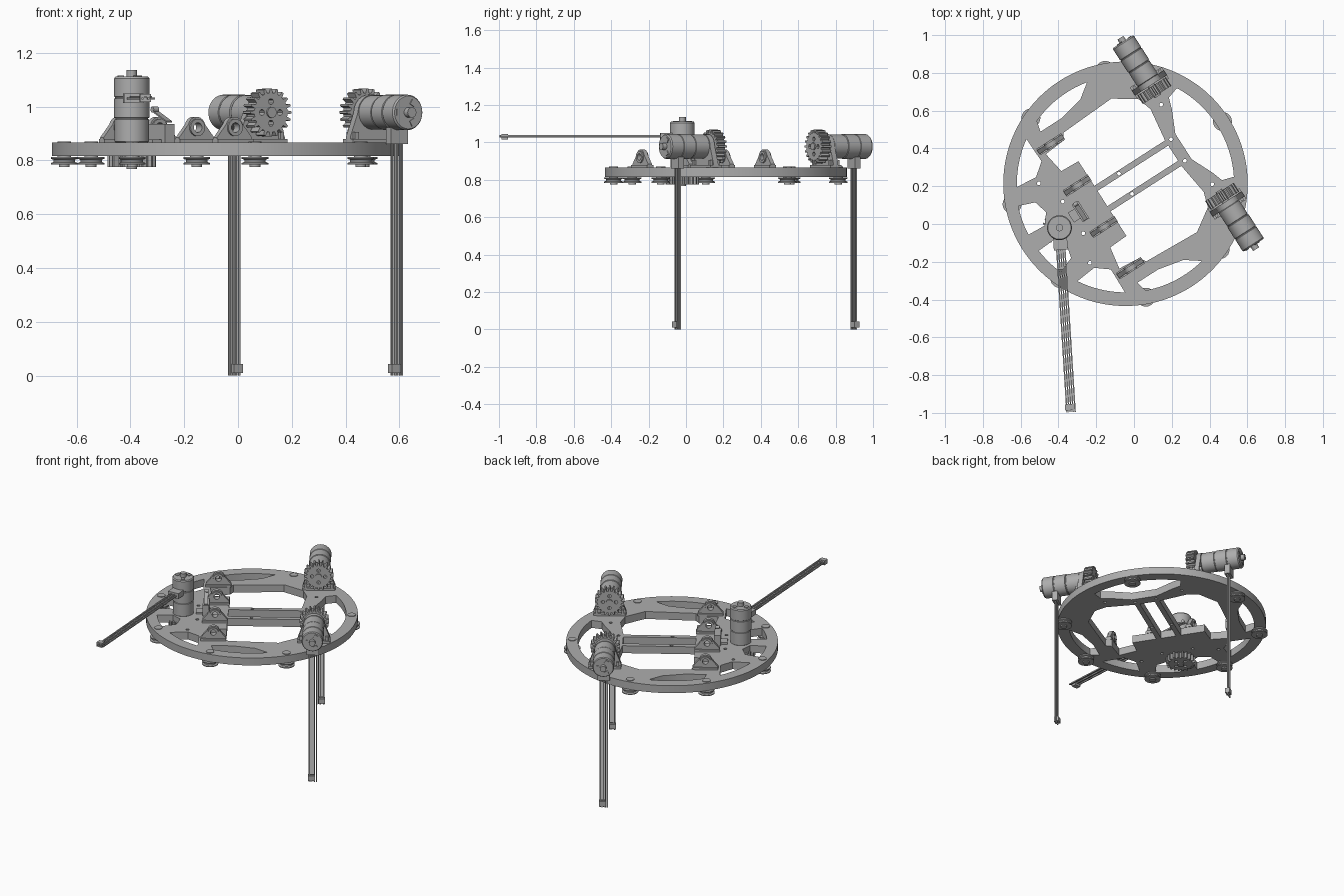
import bpy, bmesh
from math import sin, cos, pi, radians
from mathutils import Matrix, Vector

if "Cube" in bpy.data.objects:
    bpy.data.objects.remove(bpy.data.objects["Cube"])

grey = bpy.data.materials.new("machine grey")
grey.use_nodes = True
COLOUR = (0.42, 0.42, 0.42, 1)
grey.diffuse_color = COLOUR
grey.node_tree.nodes["Principled BSDF"].inputs["Base Color"].default_value = COLOUR

# The whole machine sits in a turned frame: u along x, v along y
TURN = radians(32.7)
BASE = Matrix.Translation((-0.045, 0.213, 0)) @ Matrix.Rotation(TURN, 4, "Z")
UPRIGHT = Matrix.Rotation(pi / 2, 4, "X")
DECK, UNDER = 0.866, 0.816


def finish(name, mesh, matrix):
    bm = bmesh.new()
    bm.from_mesh(mesh)
    bmesh.ops.remove_doubles(bm, verts=bm.verts, dist=0.0001)
    bmesh.ops.recalc_face_normals(bm, faces=bm.faces)
    bm.to_mesh(mesh)
    bm.free()
    mesh.materials.clear()
    mesh.materials.append(grey)
    obj = bpy.data.objects.new(name, mesh)
    bpy.context.collection.objects.link(obj)
    obj.matrix_world = BASE @ matrix
    bpy.ops.object.select_all(action="DESELECT")
    obj.select_set(True)
    bpy.context.view_layer.objects.active = obj
    bpy.ops.object.shade_smooth_by_angle(angle=radians(30))
    return obj


def circle(r, x=0, y=0, n=24):
    return [(x + r * cos(2 * pi * i / n), y + r * sin(2 * pi * i / n)) for i in range(n)]


def prism(name, outlines, z0, z1, matrix=Matrix()):
    """Extrude an outline; further outlines inside it become holes."""
    curve = bpy.data.curves.new(name, "CURVE")
    curve.dimensions, curve.fill_mode = "2D", "BOTH"
    curve.extrude = (z1 - z0) / 2
    for pts in outlines:
        s = curve.splines.new("POLY")
        s.points.add(len(pts) - 1)
        for p, (x, y) in zip(s.points, pts):
            p.co = (x, y, 0, 1)
        s.use_cyclic_u = True
    tmp = bpy.data.objects.new(name, curve)
    bpy.context.collection.objects.link(tmp)
    dg = bpy.context.evaluated_depsgraph_get()
    mesh = bpy.data.meshes.new_from_object(tmp.evaluated_get(dg))
    bpy.data.objects.remove(tmp)
    return finish(name, mesh, matrix @ Matrix.Translation((0, 0, (z0 + z1) / 2)))


def lathe(name, profile, matrix=Matrix(), n=40):
    """Spin (radius, height) points around z, closing both ends."""
    bm = bmesh.new()
    rings = [[bm.verts.new((x, y, z)) for x, y in circle(r, n=n)] for r, z in profile]
    for a, b in zip(rings, rings[1:]):
        for i in range(n):
            j = (i + 1) % n
            bm.faces.new((a[i], a[j], b[j], b[i]))
    bm.faces.new(rings[0][::-1])
    bm.faces.new(rings[-1])
    mesh = bpy.data.meshes.new(name)
    bm.to_mesh(mesh)
    bm.free()
    return finish(name, mesh, matrix)


def box(name, lo, hi, matrix=Matrix()):
    pts = [(lo[0], lo[1]), (hi[0], lo[1]), (hi[0], hi[1]), (lo[0], hi[1])]
    return prism(name, [pts], lo[2], hi[2], matrix)


def mirror(pts):
    return [(x, -y) for x, y in pts]


def arc(r, a0, a1, n=10):
    return [(r * cos(radians(a0 + (a1 - a0) * i / n)), r * sin(radians(a0 + (a1 - a0) * i / n)))
            for i in range(n + 1)]


# Round deck with its windows
side_bay = [(-.145, .08), (-.145, .235), (-.25, .24), (-.27, .36), (-.15, .37),
            (-.13, .405), (.18, .42), (.30, .34), (.325, .26), (.30, .08)]
long_slot = [(-.23, .475), (-.1, .475), (.04, .505)] + arc(.575, 78, 112)
corner_window = [(-.31, .34), (-.38, .285)] + arc(.575, 149, 123)
hub_window = [(-.48, .045), (-.435, .10), (-.455, .175)] + arc(.58, 159, 175)
rim_window = arc(.575, -29, 29, 16) + [(.44, .26), (.42, .2), (.365, .08),
                                        (.365, -.08), (.42, -.2), (.44, -.26)]
middle_bay = [(-.145, -.048), (.30, -.048), (.30, .048), (-.145, .048)]
holes = [middle_bay, rim_window]
for w in (side_bay, long_slot, corner_window, hub_window):
    holes += [w, mirror(w)]
for u, v in ((-.385, .25), (.385, .25), (.33, .068), (0, .064), (-.33, .1)):
    holes += [circle(.01, u, v, 12), circle(.01, u, -v, 12)]
prism("deck", [circle(.647, n=128)] + holes, UNDER, DECK)

# Guide wheels under the rim
for k in range(7):
    a = radians(180 + (22.5 + 45 * k if k < 3 else -22.5 - 45 * (k - 3)) if k < 6 else 0)
    at = Matrix.Translation((.61 * cos(a), .61 * sin(a), 0))
    lathe("guide_wheel", [(.02, .776), (.02, .784), (.05, .784), (.05, .790), (.04, .794),
                          (.04, .802), (.05, .806), (.05, .812), (.025, .812), (.025, DECK + .004)],
          at, 28)

# Rounded lugs with a bore, standing in a row
lug = [(-.078, 0), (.078, 0), (.078, .018)] + [
    (.038 * cos(t), .058 + .038 * sin(t)) for t in [radians(15 + 15 * i) for i in range(11)]] + [(-.078, .018)]
for v in (-.39, -.13, .13, .39):
    at = Matrix.Translation((-.22, v, DECK)) @ UPRIGHT
    prism("bearing_lug", [lug, circle(.026, 0, .056)], -.012, .012, at)
    prism("bearing_sleeve", [circle(.032, 0, .056), circle(.018, 0, .056)], -.02, .02, at)
    box("lug_foot", (-.078, -.02, 0), (.078, .02, .014), Matrix.Translation((-.22, v, DECK)))

# Toothed wheel outline
TEETH = 20
gear_outline = []
for i in range(TEETH):
    for r, off in ((.073, -.30), (.09, -.15), (.09, .15), (.073, .30)):
        t = 2 * pi * (i + off) / TEETH
        gear_outline.append((r * cos(t), r * sin(t)))


def motor(origin, out, axis):
    """Motor with gear and cable; axis points to the rear, out to the cable side."""
    z, x = Vector(axis), Vector(out)
    y = z.cross(x)
    m = Matrix((x, y, z)).transposed().to_4x4()
    m = Matrix.Translation(origin) @ m
    lathe("motor_body", [(.058, 0), (.064, .004), (.064, .085), (.061, .087), (.061, .091),
                         (.066, .093), (.066, .163), (.063, .165), (.063, .169), (.066, .171),
                         (.066, .238), (.061, .245), (.019, .245), (.019, .27)], m)
    bolts = [circle(.011, .04 * cos(k * pi / 2), .04 * sin(k * pi / 2), 12) for k in range(4)]
    prism("drive_gear", [gear_outline] + bolts, -.09, -.036, m)
    lathe("gear_shaft", [(.02, -.098), (.02, 0)], m, 20)
    for k in range(3):
        t = 2 * pi * k / 3 + .5
        box("rear_tab", (.03, -.012, .244), (.052, .012, .249), m @ Matrix.Rotation(t, 4, "Z"))
    # Cable outlet, wires and plug
    box("cable_outlet", (.055, -.037, .147), (.118, .037, .183), m)
    for k in range(5):
        y0 = (k - 2) * .0108
        box("cable_wire", (.11, y0 - .0036, .160 + .005 * (k % 2)),
            (.978, y0 + .0036, .168 + .005 * (k % 2)), m)
    box("cable_plug", (.935, -.030, .150), (.968, .010, .180), m)


H = .978
motor((.395, .395, H), (0, 0, -1), (0, 1, 0))
motor((.395, -.395, H), (0, 0, -1), (0, -1, 0))
d = radians(-86.4) - TURN
motor((-.42, -.007, DECK), (cos(d), sin(d), 0), (0, 0, 1))

# Triangular stands for the two lying motors
top = H - DECK
stand = [(-.10, 0), (.10, 0), (.10, .02)] + [
    (.066 * cos(t), top + .066 * sin(t)) for t in [radians(15 * i) for i in range(13)]] + [(-.10, .02)]
for side in (-1, 1):
    at = Matrix.Translation((.395, side * .381, DECK))
    prism("motor_stand", [stand, circle(.021, 0, top)], -.015, .015, at @ UPRIGHT)
    box("stand_foot", (-.10, -.035, 0), (.10, .035, .014), at)
    for u in (-.08, .08):
        box("stand_gusset", (u - .008, -.03, .01), (u + .008, .03, .04), at)

# Limit switch with its lever
at = Matrix.Translation((-.28, .005, DECK))
box("switch_body", (-.02, -.055, 0), (.02, .055, .07), at)
box("switch_base", (-.06, -.03, 0), (.02, .03, .012), at)
lever = at @ Matrix.Translation((0, -.05, .075)) @ Matrix.Rotation(radians(22), 4, "X")
box("switch_lever", (-.012, 0, 0), (.012, .11, .005), lever)
lathe("lever_roller", [(.011, -.012), (.011, .012)],
      lever @ Matrix.Translation((0, .108, .008)) @ Matrix.Rotation(pi / 2, 4, "Y"), 16)
